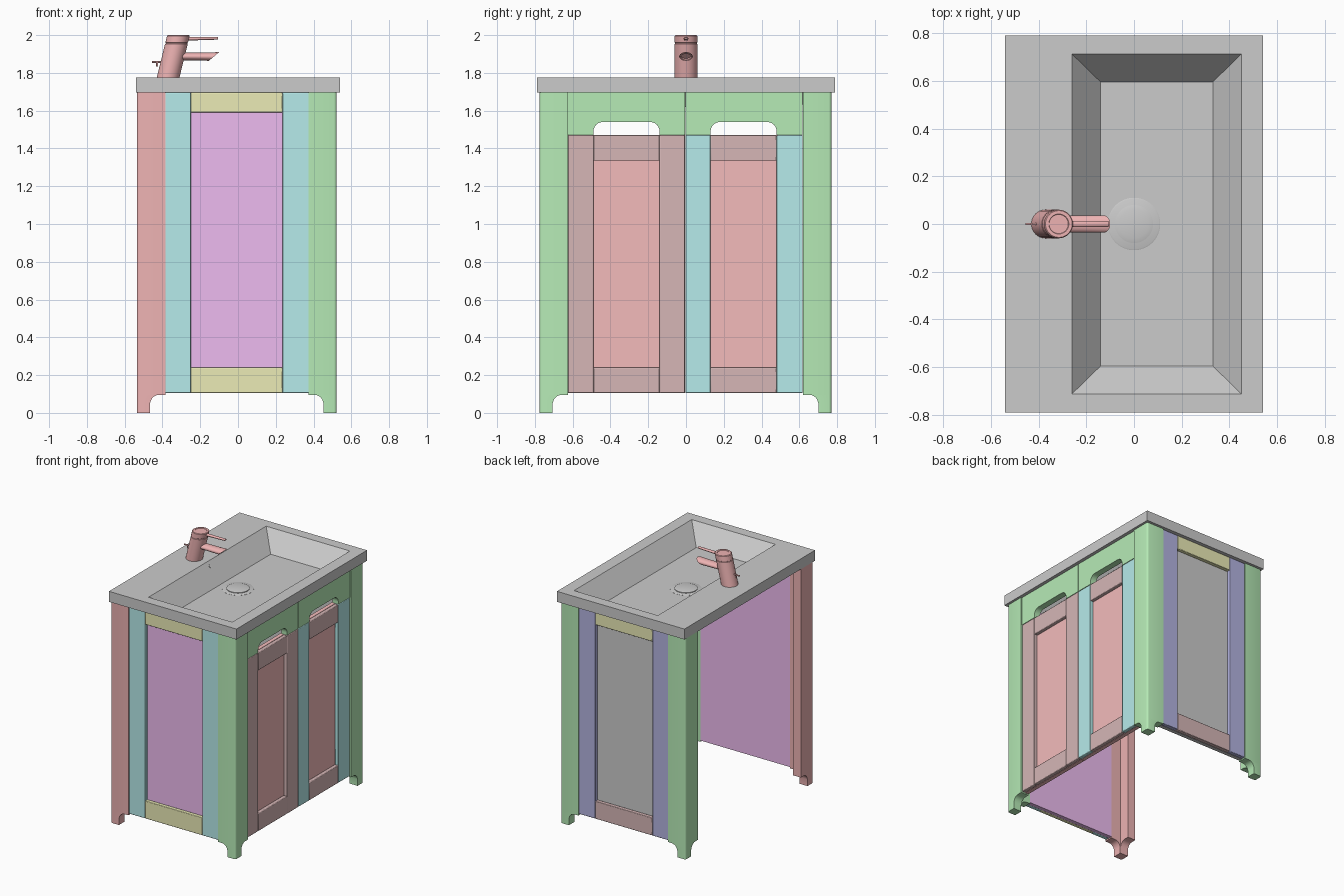
import bpy, bmesh, math
from math import sin, cos, pi

if "Cube" in bpy.data.objects:
    bpy.data.objects.remove(bpy.data.objects["Cube"])

COLORS = {
    "red": (0.85, 0.45, 0.45, 1), "green": (0.47, 0.83, 0.47, 1),
    "cyan": (0.47, 0.83, 0.83, 1), "yellow": (0.83, 0.83, 0.47, 1),
    "blue": (0.45, 0.45, 0.75, 1), "violet": (0.85, 0.5, 0.87, 1),
    "salmon": (0.9, 0.5, 0.5, 1), "rose": (0.67, 0.47, 0.47, 1),
}
MATS = {}


def finish(name, bm, color=None, bevel=0):
    bmesh.ops.recalc_face_normals(bm, faces=bm.faces)
    me = bpy.data.meshes.new(name)
    bm.to_mesh(me)
    bm.free()
    ob = bpy.data.objects.new(name, me)
    bpy.context.collection.objects.link(ob)
    if color:
        if color not in MATS:
            MATS[color] = bpy.data.materials.new(color)
            MATS[color].diffuse_color = COLORS[color]
        me.materials.append(MATS[color])
    if bevel:
        mod = ob.modifiers.new("Bevel", "BEVEL")
        mod.width, mod.segments = bevel, 2
    return ob


def loft(name, rings, color=None):
    """Skin closed rings of equal point count and cap both ends."""
    bm = bmesh.new()
    vr = [[bm.verts.new(p) for p in r] for r in rings]
    n = len(rings[0])
    for a, b in zip(vr, vr[1:]):
        for i in range(n):
            j = (i + 1) % n
            bm.faces.new((a[i], a[j], b[j], b[i]))
    bm.faces.new(vr[0])
    bm.faces.new(vr[-1])
    return finish(name, bm, color)


def box(name, x0, x1, y0, y1, z0, z1, color=None, bevel=0.004):
    bm = bmesh.new()
    bmesh.ops.create_cube(bm, size=1)
    for v in bm.verts:
        v.co = ((x0 + x1) / 2 + v.co.x * (x1 - x0),
                (y0 + y1) / 2 + v.co.y * (y1 - y0),
                (z0 + z1) / 2 + v.co.z * (z1 - z0))
    return finish(name, bm, color, bevel)


def rect(x0, x1, y, z):
    return [(x0, -y, z), (x1, -y, z), (x1, y, z), (x0, y, z)]


def disc(cx, r, z, n=40):
    return [(cx + r * cos(2 * pi * i / n), r * sin(2 * pi * i / n), z) for i in range(n)]


def rod(x, z, ry, rz, slant=0, n=24):
    """Ellipse facing x; slant pushes its upper half forward."""
    return [(x + slant * sin(2 * pi * i / n), ry * cos(2 * pi * i / n),
             z + rz * sin(2 * pi * i / n)) for i in range(n)]


# Countertop with sunken basin
loft("countertop_basin", [
    rect(-0.14, 0.33, 0.595, 1.637), rect(-0.26, 0.45, 0.712, 1.775),
    rect(-0.54, 0.54, 0.79, 1.775), rect(-0.54, 0.54, 0.79, 1.695),
    rect(-0.21, 0.40, 0.66, 1.695), rect(-0.155, 0.345, 0.61, 1.62)])

# Drain ring, plug and overflow hole
loft("drain_ring", [disc(0, 0.11, 1.634), disc(0, 0.11, 1.638), disc(0, 0.105, 1.64)])
loft("drain_plug", [disc(0, 0.08, 1.636), disc(0, 0.08, 1.645), disc(0, 0.06, 1.65)])
loft("overflow_cover", [rod(-0.245, 1.745, 0.012, 0.01, -0.009),
                        rod(-0.232, 1.747, 0.012, 0.01, -0.009)])

# L-section legs with curved bracket feet
T = 0.067


def leg(name, cx, cy, sx, sy, color):
    steps = [(0, T + 0.002), (0.05, T + 0.002)]
    steps += [(0.05 + 0.045 * sin(a * pi / 12), 0.116 - 0.045 * cos(a * pi / 12)) for a in range(1, 7)]
    steps += [(0.096, 0.15), (1.696, 0.15)]
    r = 0.014
    corner = [(r - r * cos(a), r - r * sin(a)) for a in (0, pi / 6, pi / 3, pi / 2)]
    rings = []
    for z, s in steps:
        outline = corner + [(s, 0), (s, T), (T, T), (T, s), (0, s)]
        rings.append([(cx + sx * u, cy + sy * v, z) for u, v in outline])
    loft(name, rings, color)


leg("leg_back_left", -0.535, -0.775, 1, 1, "red")
leg("leg_front_left", 0.522, -0.775, -1, 1, "green")
leg("leg_front_right", 0.522, 0.77, -1, -1, "green")
leg("leg_back_right", -0.535, 0.77, 1, -1, "green")

# Side walls: inner board with stiles and rails on the outside
for side, out, inn, stile, low, board in (
        ("left", -0.768, -0.708, "cyan", "yellow", "violet"),
        ("right", 0.763, 0.703, "blue", "rose", None)):
    mid = (out + inn) / 2
    o0, o1 = sorted((out, mid))
    i0, i1 = sorted((mid, inn))
    box(side + "_side_board", -0.385, 0.375, i0, i1, 0.105, 1.695, board, 0)
    box(side + "_side_back_stile", -0.386, -0.25, o0, o1, 0.105, 1.696, stile)
    box(side + "_side_front_stile", 0.235, 0.376, o0, o1, 0.105, 1.696, stile)
    box(side + "_side_bottom_rail", -0.25, 0.235, o0, o1, 0.105, 0.24, low)
    box(side + "_side_top_rail", -0.25, 0.235, o0, o1, 1.59, 1.696, "yellow")

# Doors and the arched apron above each
X0, XM, X1 = 0.455, 0.485, 0.514
for side, y0, p0, p1, y1, stile in (
        ("left", -0.625, -0.49, -0.14, -0.006, "rose"),
        ("right", -0.003, 0.13, 0.48, 0.618, "cyan")):
    d = side + "_door_"
    box(d + "board", X0, XM, y0, y1, 0.105, 1.47, "salmon", 0)
    box(d + "outer_stile", XM, X1, y0, p0, 0.105, 1.47, stile)
    box(d + "inner_stile", XM, X1, p1, y1, 0.105, 1.47, stile)
    box(d + "bottom_rail", XM, X1, p0, p1, 0.105, 0.24, "rose")
    box(d + "top_rail", XM, X1, p0, p1, 1.335, 1.47, "rose")

    r, top = 0.05, 1.54
    arc = [(p0 + r - r * cos(a * pi / 12), top - r + r * sin(a * pi / 12)) for a in range(7)]
    arc += [(p1 - r + r * sin(a * pi / 12), top - r + r * cos(a * pi / 12)) for a in range(7)]
    prof = [(y0, 1.696), (y0, 1.472), (p0, 1.472)] + arc + [(p1, 1.472), (y1, 1.472), (y1, 1.696)]
    loft(side + "_apron", [[(x, y, z) for y, z in prof] for x in (X0 + 0.01, X1)], "green")

# Faucet: leaning body, spout, lever and pop-up rod
body = [(1.77, 0.06), (1.953, 0.06), (1.955, 0.057), (1.959, 0.057),
        (1.961, 0.06), (1.996, 0.06), (2.0, 0.056), (2.0, 0.042), (1.997, 0.04)]
loft("faucet_body", [disc(-0.37 + 0.245 * (z - 1.775), r, z) for z, r in body], "red")
loft("faucet_spout", [rod(-0.33, 1.887, 0.034, 0.02), rod(-0.19, 1.886, 0.036, 0.021),
                      rod(-0.127, 1.887, 0.036, 0.023, 0.027),
                      rod(-0.133, 1.885, 0.028, 0.016, 0.019),
                      rod(-0.15, 1.89, 0.026, 0.014, 0.016)], "red")
loft("faucet_lever", [rod(-0.3, 1.98, 0.014, 0.01), rod(-0.11, 1.983, 0.012, 0.007),
                      rod(-0.105, 1.983, 0.009, 0.005)], "red")
loft("popup_rod", [rod(-0.455, 1.857, 0.005, 0.005, n=12), rod(-0.38, 1.857, 0.005, 0.005, n=12)], "red")
loft("popup_knob", [disc(-0.428, 0.005, 1.835, 12), disc(-0.428, 0.005, 1.862, 12)], "red")

# Smooth shading with crisp edges
bpy.ops.object.select_all(action="SELECT")
bpy.context.view_layer.objects.active = bpy.data.objects["countertop_basin"]
bpy.ops.object.shade_smooth_by_angle(angle=math.radians(32))

for m in bpy.data.materials:
    if m.users and not m.is_grease_pencil:
        m.use_nodes = True
        m.node_tree.nodes["Principled BSDF"].inputs["Base Color"].default_value = m.diffuse_color
